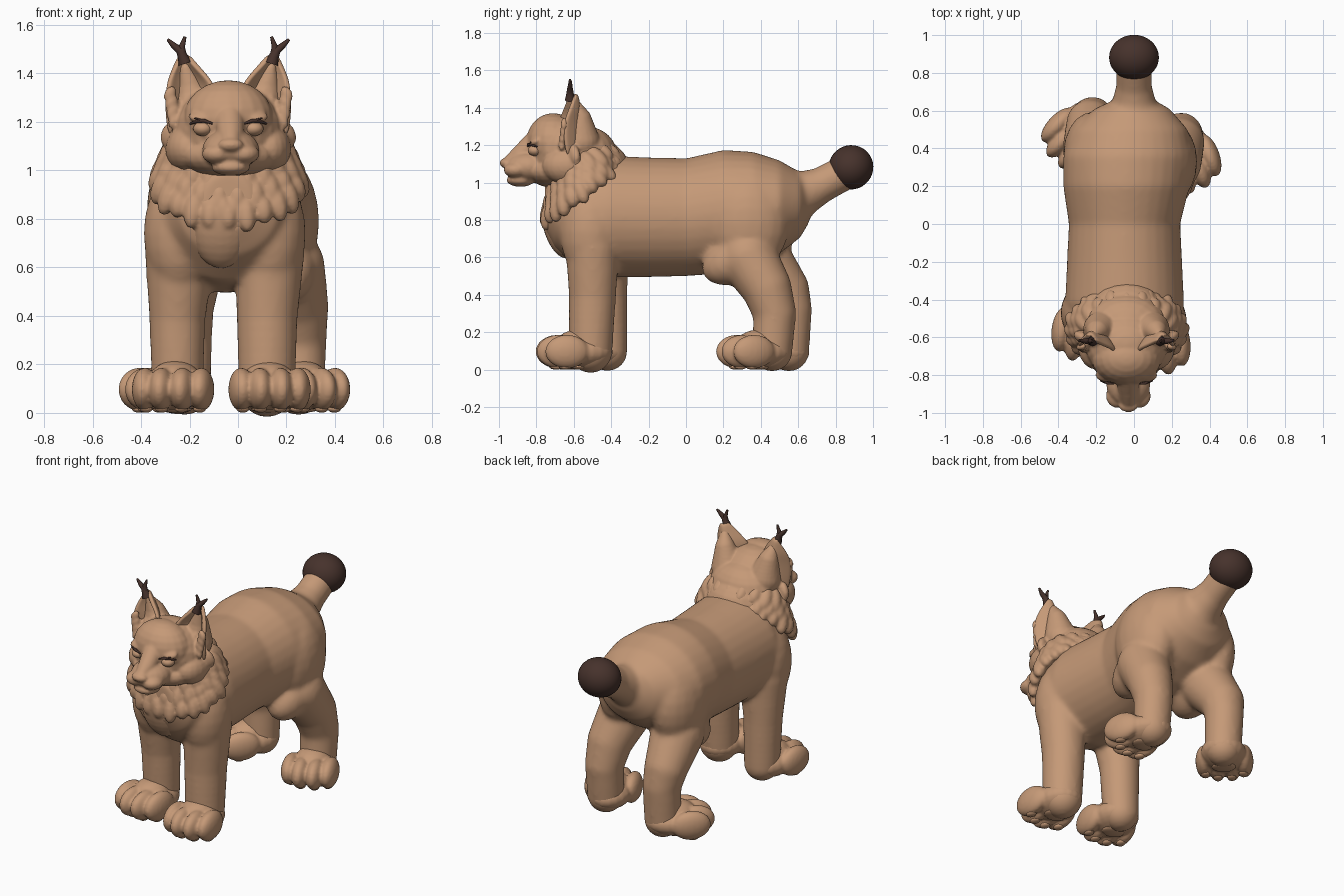
import bpy, bmesh, math
from mathutils import Vector, Matrix

if "Cube" in bpy.data.objects:
    bpy.data.objects.remove(bpy.data.objects["Cube"])


def material(name, rgb):
    m = bpy.data.materials.new(name)
    m.use_nodes = True
    m.diffuse_color = (*rgb, 1)
    m.node_tree.nodes["Principled BSDF"].inputs["Base Color"].default_value = (*rgb, 1)
    return m


TAN = material("tan fur", (0.56, 0.32, 0.185))
DARK = material("dark brown fur", (0.062, 0.032, 0.025))
CX = -0.04  # centre line of head and chest


def blob(bm, loc, size, direction=None, segs=20):
    """Ellipsoid; with a direction, its local z axis follows it."""
    rot = Matrix()
    if direction is not None:
        rot = Vector(direction).to_track_quat('Z', 'Y').to_matrix().to_4x4()
    mat = Matrix.Translation(loc) @ rot @ Matrix.Diagonal((*size, 1))
    bmesh.ops.create_uvsphere(bm, u_segments=segs, v_segments=segs // 2 + 2, radius=1, matrix=mat)


def limb(bm, points, steps=7):
    """Chain of spheres along a path of (x, y, z, radius)."""
    for a, b in zip(points, points[1:]):
        for i in range(steps + 1):
            p = Vector(a).lerp(Vector(b), i / steps)
            blob(bm, p[:3], (p[3],) * 3)


def loft(bm, rings, n=32):
    """Elliptical rings (y, x centre, z centre, x radius, z radius)."""
    loops = []
    for y, cx, cz, rx, rz in rings:
        angles = [math.tau * i / n for i in range(n)]
        loops.append([bm.verts.new((cx + rx * math.cos(t), y, cz + rz * math.sin(t))) for t in angles])
    for a, b in zip(loops, loops[1:]):
        for i in range(n):
            j = (i + 1) % n
            bm.faces.new((a[i], a[j], b[j], b[i]))
    bm.faces.new(loops[0])
    bm.faces.new(loops[-1])
    bmesh.ops.recalc_face_normals(bm, faces=bm.faces)


def finish(bm, name, mat, voxel=0, smooth=0):
    me = bpy.data.meshes.new(name)
    for f in bm.faces:
        f.smooth = True
    bm.to_mesh(me)
    bm.free()
    me.materials.append(mat)
    ob = bpy.data.objects.new(name, me)
    bpy.context.collection.objects.link(ob)
    if voxel:
        r = ob.modifiers.new("merge", 'REMESH')
        r.mode, r.voxel_size, r.use_smooth_shade = 'VOXEL', voxel, True
        s = ob.modifiers.new("soften", 'SMOOTH')
        s.factor, s.iterations = 0.5, smooth
    return ob


# Torso, legs and tail stem
bm = bmesh.new()
loft(bm, [(-.755, CX, .87, .10, .12), (-.70, CX, .85, .21, .20), (-.58, CX, .82, .285, .28),
          (-.42, -.05, .82, .315, .325), (-.2, -.05, .815, .305, .32), (0, -.05, .815, .295, .315),
          (.2, -.04, .845, .335, .33), (.36, -.03, .86, .345, .305), (.5, -.02, .87, .305, .25),
          (.61, -.01, .88, .2, .175), (.66, 0, .88, .1, .09)])
for sx, y in ((-.24, -.47), (.13, -.51)):
    blob(bm, (sx, y, .74), (.15, .165, .26))
limb(bm, [(-.24, -.45, .65, .145), (-.25, -.43, .4, .118), (-.25, -.42, .1, .108)])
limb(bm, [(.13, -.5, .65, .145), (.12, -.5, .4, .128), (.12, -.51, .1, .118)])
for s, y in ((1, .33), (-1, .37)):
    blob(bm, (-.02 + s * .2, y, .79), (.155, .225, .27))
    blob(bm, (-.01 + s * .205, y - .05, .6), (.13, .21, .13), (0, -.5, 1))
limb(bm, [(.2, .33, .6, .16), (.24, .43, .44, .135), (.25, .475, .3, .116), (.25, .46, .1, .11)])
limb(bm, [(-.22, .4, .6, .16), (-.23, .53, .43, .13), (-.22, .56, .32, .115), (-.22, .55, .1, .11)])
limb(bm, [(0, .5, .9, .18), (0, .62, .94, .12), (0, .72, .985, .096), (0, .86, 1.06, .094)])
finish(bm, "torso_and_legs", TAN, .013, 14)

# Paws: (ankle x, ankle y, outward turn in degrees)
PAWS = [(.12, -.5, 4), (-.25, -.43, -7), (.24, .46, 20), (-.22, .55, -43)]
paws, pads = bmesh.new(), bmesh.new()
for ax, ay, turn in PAWS:
    place = Matrix.Translation((ax, ay, 0)) @ Matrix.Rotation(math.radians(turn), 4, 'Z')
    paw, pad = bmesh.new(), bmesh.new()
    blob(paw, (0, -.055, .095), (.135, .165, .09))
    blob(paw, (0, -.07, .15), (.10, .12, .065))
    blob(pad, (0, -.07, .016), (.07, .055, .015))
    for side in (-1, 1):
        for off, fwd in ((.043, .185), (.117, .145)):
            blob(paw, (side * off, -fwd, .097), (.053, .118, .09))
            blob(pad, (side * off * .95, -fwd - .01, .016), (.026, .034, .015))
    for src, dst in ((paw, paws), (pad, pads)):
        src.transform(place)
        tmp = bpy.data.meshes.new("tmp")
        src.to_mesh(tmp)
        dst.from_mesh(tmp)
        src.free()
        bpy.data.meshes.remove(tmp)
finish(paws, "paws", TAN, .009, 5)
finish(pads, "paw_pads", TAN)

# Neck ruff: overlapping rows of tufts round a tilted ring, plus a chest bib
bm = bmesh.new()
for row, count in ((0, 24), (1, 22), (2, 20)):
    for i in range(count):
        a = math.tau * (i + .5 * (row % 2)) / count
        s, c = math.sin(a), math.cos(a)
        grow = 1 - .08 * row
        loc = (CX + .285 * grow * s, -.565 + .175 * grow * c,
               .965 + .14 * c + .055 * row * (1 - .3 * c))
        aim = (.35 * s, .3 + .6 * c, -.8 + .35 * c)
        length = .075 + .012 * math.sin(i * 2.4)
        blob(bm, loc, (.042, .042, length), aim, 12)
blob(bm, (CX, -.56, .98), (.26, .18, .15))
blob(bm, (CX - .03, -.685, .755), (.12, .075, .165), (0, -.32, 1))
for i in range(-3, 4):
    blob(bm, (CX - .02 + i * .05, -.735 + .009 * i * i, .80 + .012 * i * i),
         (.038, .04, .09), (-i * .12, -.25, 1), 12)
finish(bm, "neck_ruff", TAN, .0095, 3)

# Head, muzzle, cheeks, ear roots and the fringes beside them
bm = bmesh.new()
blob(bm, (CX, -.64, 1.165), (.22, .19, .198))
blob(bm, (CX, -.71, 1.215), (.185, .145, .157))
blob(bm, (CX, -.53, 1.14), (.215, .165, .16))
blob(bm, (CX, -.50, 1.07), (.21, .2, .165))
blob(bm, (CX, -.69, 1.06), (.2, .16, .09))
blob(bm, (-.03, -.84, 1.085), (.118, .13, .085))
limb(bm, [(-.035, -.8, 1.22, .065), (-.03, -.88, 1.15, .055), (-.03, -.93, 1.115, .042)], 5)
blob(bm, (-.03, -.962, 1.105), (.052, .034, .028))
blob(bm, (-.03, -.885, 1.013), (.08, .075, .035))
for s in (-1, 1):
    blob(bm, (-.03 + s * .055, -.91, 1.068), (.064, .065, .042))
    blob(bm, (CX + s * .165, -.63, 1.09), (.095, .14, .10))
    limb(bm, [(CX + s * .13, -.56, 1.22, .10), (CX + s * .155, -.565, 1.34, .06),
              (CX + s * .175, -.59, 1.42, .025)], 5)
    for k in range(4):
        blob(bm, (CX + s * (.235 - .012 * k), -.60 + .01 * k, 1.15 - .045 * k),
             (.03, .045, .06), (s * .45, .25, -.8), 12)
        blob(bm, (CX + s * (.24 - .006 * k), -.65 - .004 * k, 1.315 - .037 * k),
             (.02, .025, .036), (s * .4, -.1, -.8), 12)
        blob(bm, (CX + s * (.10 + .03 * k), -.635, 1.255 - .01 * k),
             (.022, .025, .08), (s * (.1 + .1 * k), .1, 1), 12)
    blob(bm, (CX + s * .105, -.80, 1.222), (.06, .04, .022), (0, -.5, 1))
finish(bm, "head", TAN, .0085, 4)


def dark_strands(name, strands):
    cu = bpy.data.curves.new(name, 'CURVE')
    cu.dimensions, cu.bevel_depth, cu.bevel_resolution, cu.use_fill_caps = '3D', 1, 2, True
    for pts in strands:
        sp = cu.splines.new('POLY')
        sp.points.add(len(pts) - 1)
        for p, (x, y, z, r) in zip(sp.points, pts):
            p.co, p.radius = (x, y, z, 1), r
        sp.use_smooth = True
    cu.materials.append(DARK)
    ob = bpy.data.objects.new(name, cu)
    bpy.context.collection.objects.link(ob)


# Eyes, ears, ear tufts and lashes, mirrored about the head centre
# Ear rows: (height, inner edge, outer edge, front y, cup depth)
EAR = [(1.14, .06, .245, -.67, .09), (1.25, .05, .258, -.685, .10), (1.33, .05, .254, -.68, .095),
       (1.38, .08, .245, -.66, .075), (1.43, .13, .222, -.64, .045), (1.475, .168, .2, -.62, .015)]
for s, label in ((1, "left"), (-1, "right")):
    bm = bmesh.new()
    blob(bm, (CX + s * .105, -.806, 1.172), (.04, .04, .03), None, 24)
    finish(bm, label + "_eye", TAN)

    bm = bmesh.new()
    rows = []
    for z, xin, xout, y, depth in EAR:
        row = []
        for i in range(11):
            t = i / 10
            row.append(bm.verts.new((CX + s * (xin + (xout - xin) * t),
                                     y + .03 * t + depth * math.sin(math.pi * t), z)))
        rows.append(row)
    for a, b in zip(rows, rows[1:]):
        for i in range(10):
            quad = (a[i], a[i + 1], b[i + 1], b[i])
            bm.faces.new(quad if s > 0 else quad[::-1])
    ear = finish(bm, label + "_ear", TAN)
    sol = ear.modifiers.new("thickness", 'SOLIDIFY')
    sol.thickness, sol.offset = .024, 0
    sub = ear.modifiers.new("round", 'SUBSURF')
    sub.levels = sub.render_levels = 2

    X = lambda v: CX + s * v
    dark_strands(label + "_ear_tuft", [
        [(X(.178), -.62, 1.44, .028), (X(.188), -.62, 1.47, .021), (X(.2), -.62, 1.495, .017),
         (X(.225), -.62, 1.515, .013), (X(.25), -.615, 1.54, .006)],
        [(X(.19), -.62, 1.475, .019), (X(.192), -.62, 1.51, .013), (X(.178), -.62, 1.552, .006)]])
    dark_strands(label + "_lashes", [
        [(X(.065), -.845, 1.193, .004), (X(.1), -.843, 1.205, .008), (X(.13), -.825, 1.203, .008),
         (X(.158), -.797, 1.192, .004)],
        [(X(.11), -.838, 1.207, .005), (X(.14), -.83, 1.216, .003)]])

# Tail tip
bm = bmesh.new()
blob(bm, (0, .882, 1.082), (.132, .118, .12), (0, .8, .5), 32)
finish(bm, "tail_tip", DARK)
